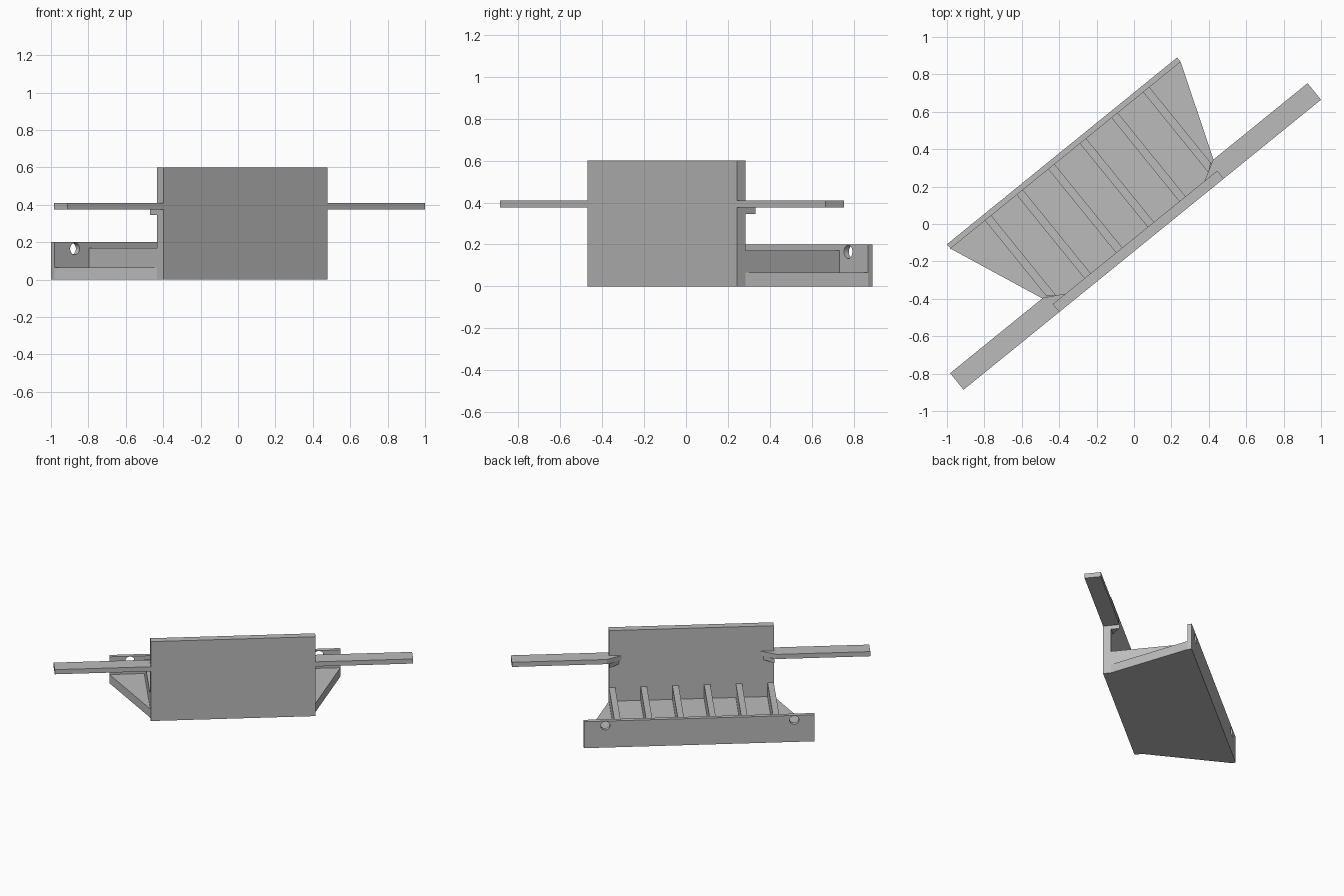
import bpy, bmesh, math
from mathutils import Matrix

if "Cube" in bpy.data.objects:
    bpy.data.objects.remove(bpy.data.objects["Cube"])

# Parts are laid out along a local axis u (length) and v (depth), then turned
TURN = Matrix.Rotation(math.radians(39.05), 4, 'Z')
PANEL_L, PANEL_R = -0.607, 0.525
PANEL_FRONT, PANEL_BACK = -0.114, -0.059
WALL_L, WALL_R = -0.845, 0.740
WALL_FRONT, WALL_BACK = 0.516, 0.546
FLOOR_TOP, RIB_TOP, WALL_TOP, PANEL_TOP = 0.066, 0.17, 0.20, 0.60

grey = bpy.data.materials.new("plain grey")
grey.diffuse_color = (0.5, 0.5, 0.5, 1)
grey.use_nodes = True
grey.node_tree.nodes["Principled BSDF"].inputs["Base Color"].default_value = grey.diffuse_color


def finish(name, bm):
    bmesh.ops.recalc_face_normals(bm, faces=bm.faces)
    mesh = bpy.data.meshes.new(name)
    bm.to_mesh(mesh)
    bm.free()
    mesh.materials.append(grey)
    obj = bpy.data.objects.new(name, mesh)
    obj.matrix_world = TURN
    bpy.context.collection.objects.link(obj)
    return obj


def prism(name, outline, z0, z1):
    """Extrude a plan outline from z0 up to z1."""
    bm = bmesh.new()
    face = bm.faces.new([bm.verts.new((u, v, z0)) for u, v in outline])
    new = bmesh.ops.extrude_face_region(bm, geom=[face])["geom"]
    bmesh.ops.translate(bm, vec=(0, 0, z1 - z0),
                        verts=[g for g in new if isinstance(g, bmesh.types.BMVert)])
    return finish(name, bm)


def box(name, u0, u1, v0, v1, z0, z1):
    return prism(name, [(u0, v0), (u1, v0), (u1, v1), (u0, v1)], z0, z1)


# Tall front panel and low rear wall
box("front_panel", PANEL_L, PANEL_R, PANEL_FRONT, PANEL_BACK, 0, PANEL_TOP)
wall = box("rear_wall", WALL_L, WALL_R, WALL_FRONT, WALL_BACK, 0, WALL_TOP)

# Flared floor joining panel and wall
prism("floor", [(PANEL_L, PANEL_BACK), (PANEL_R, PANEL_BACK),
                (WALL_R, WALL_FRONT), (WALL_L, WALL_FRONT)], 0, FLOOR_TOP)

# Screw holes near the ends of the rear wall
for i, u in enumerate((-0.705, 0.592)):
    bm = bmesh.new()
    bmesh.ops.create_cone(bm, cap_ends=True, segments=32, radius1=0.032, radius2=0.032, depth=0.2,
                          matrix=Matrix.Translation((u, 0.531, 0.165))
                          @ Matrix.Rotation(math.pi / 2, 4, 'X'))
    cutter = finish(f"hole_cutter_{i + 1}", bm)
    cutter.hide_render = True
    cutter.hide_viewport = True
    cut = wall.modifiers.new("hole", 'BOOLEAN')
    cut.operation = 'DIFFERENCE'
    cut.solver = 'EXACT'
    cut.object = cutter

# Six ribs across the floor
RIB = 0.043
for i in range(6):
    u = PANEL_L + i * (PANEL_R - PANEL_L - RIB) / 5
    box(f"rib_{i + 1}", u, u + RIB, PANEL_BACK, WALL_FRONT, FLOOR_TOP, RIB_TOP)

# Side arms with a bevelled root behind the panel, and a small gusset below each
for side, edge, tip, s in (("left", PANEL_L, -1.266, -1), ("right", PANEL_R, 1.195, 1)):
    prism(f"{side}_arm", [(tip, PANEL_FRONT), (tip, 0), (edge + s * 0.018, 0),
                          (edge - s * 0.088, PANEL_BACK), (edge, PANEL_BACK),
                          (edge, PANEL_FRONT)], 0.375, 0.41)
    prism(f"{side}_gusset", [(edge, PANEL_BACK), (edge, 0),
                             (edge - s * 0.07, PANEL_BACK)], 0.345, 0.375)
